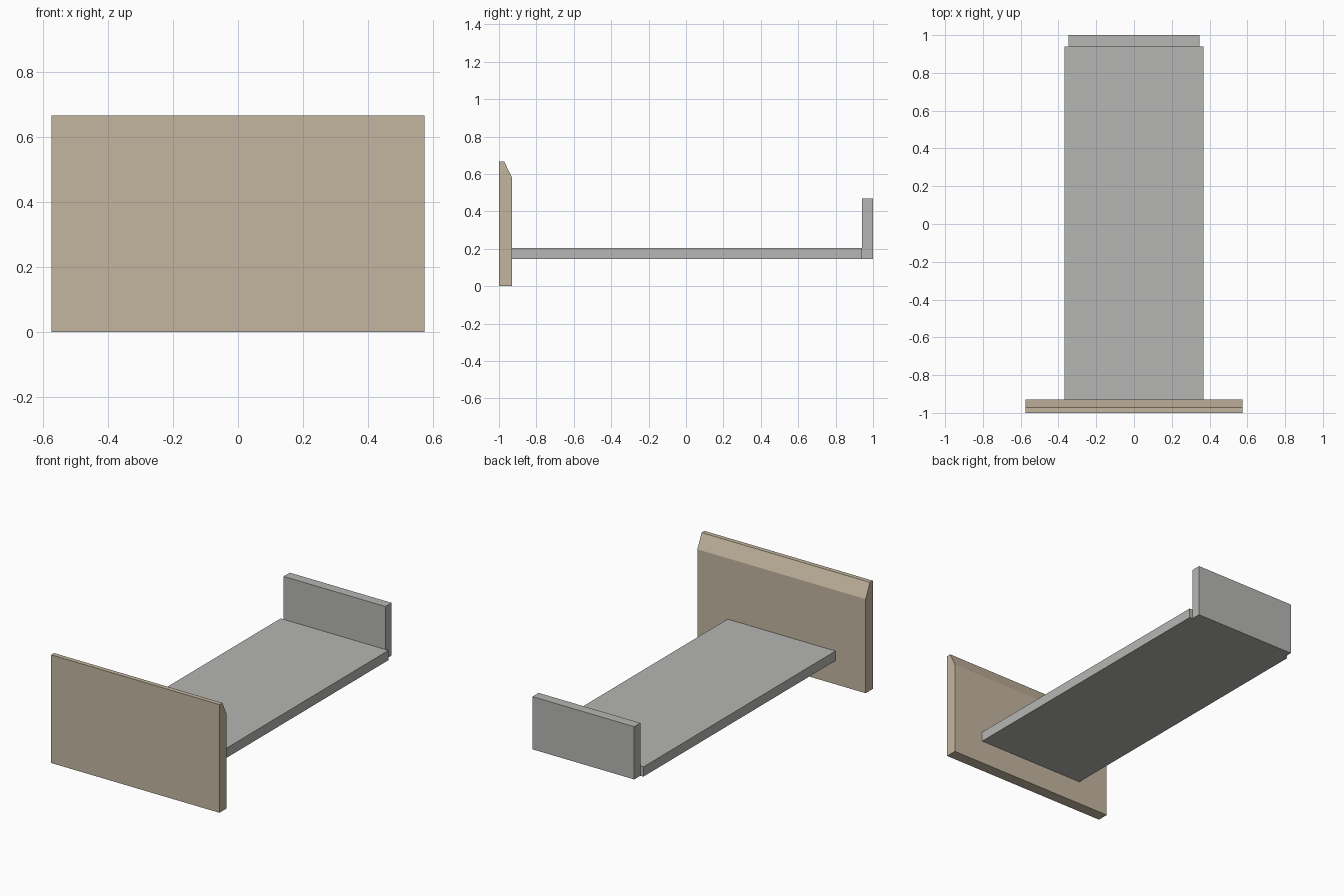
import bpy
import bmesh

if "Cube" in bpy.data.objects:
    bpy.data.objects.remove(bpy.data.objects["Cube"])


def material(name, color):
    mat = bpy.data.materials.new(name)
    mat.diffuse_color = (*color, 1.0)
    mat.use_nodes = True
    mat.node_tree.nodes["Principled BSDF"].inputs["Base Color"].default_value = mat.diffuse_color
    return mat


tan = material("tan", (0.552, 0.468, 0.352))
grey = material("light grey", (0.468, 0.468, 0.456))


def extrude_profile(name, profile, half_width, mat):
    """Extrude a (y, z) outline symmetrically along x."""
    bm = bmesh.new()
    face = bm.faces.new([bm.verts.new((-half_width, y, z)) for y, z in profile])
    result = bmesh.ops.extrude_face_region(bm, geom=[face])
    moved = [g for g in result["geom"] if isinstance(g, bmesh.types.BMVert)]
    bmesh.ops.translate(bm, vec=(2 * half_width, 0, 0), verts=moved)
    bmesh.ops.recalc_face_normals(bm, faces=bm.faces)
    mesh = bpy.data.meshes.new(name)
    bm.to_mesh(mesh)
    bm.free()
    mesh.materials.append(mat)
    obj = bpy.data.objects.new(name, mesh)
    bpy.context.collection.objects.link(obj)
    return obj


def rect(y0, y1, z0, z1):
    return [(y0, z0), (y1, z0), (y1, z1), (y0, z1)]


# Tall front panel with a chamfered inner top edge
extrude_profile("front_panel",
                [(-1, 0), (-0.93, 0), (-0.93, 0.58), (-0.972, 0.667), (-1, 0.667)],
                0.574, tan)

# Long flat deck
extrude_profile("deck", rect(-0.93, 0.94, 0.145, 0.205), 0.368, grey)

# Short upright panel, slightly narrower than the deck
extrude_profile("rear_panel", rect(0.94, 1.0, 0.145, 0.47), 0.347, grey)
